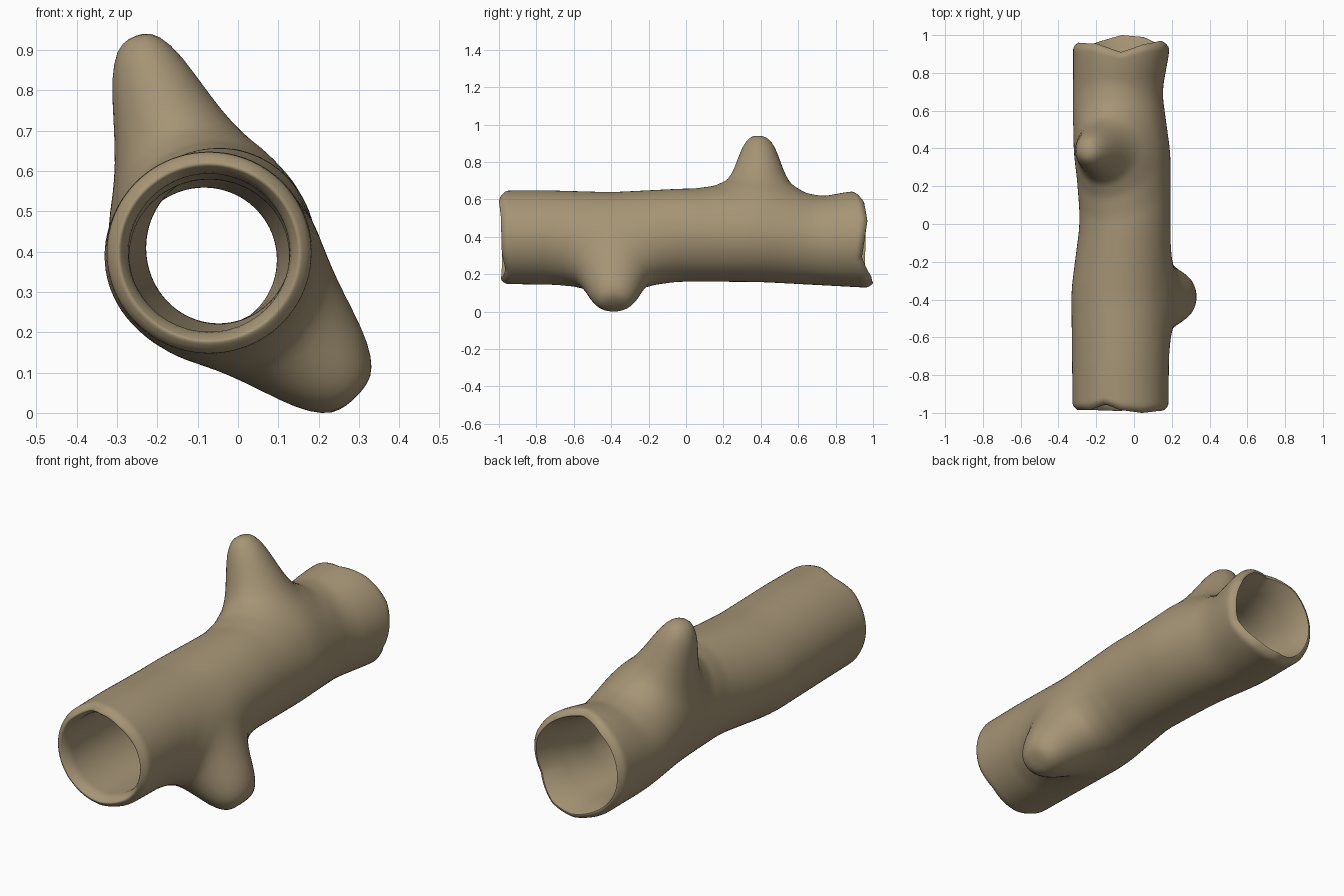
import bpy, bmesh, math
from math import cos, sin, pi
from mathutils import Vector

if "Cube" in bpy.data.objects:
    bpy.data.objects.remove(bpy.data.objects["Cube"])


def lerp_table(table, x):
    """Piecewise linear lookup."""
    if x <= table[0][0]:
        return table[0][1]
    for (x0, y0), (x1, y1) in zip(table, table[1:]):
        if x <= x1:
            return y0 + (y1 - y0) * (x - x0) / (x1 - x0)
    return table[-1][1]


def soft(table, x, w):
    """Lookup averaged over a small window, for smooth curves."""
    return sum(lerp_table(table, x + w * k / 3) for k in range(-3, 4)) / 7


# Outline of the trunk along y
TOP = [(-1, .648), (-.75, .65), (-.4, .64), (0, .66), (.4, .655), (.7, .612), (.9, .648), (1, .645)]
BOTTOM = [(-1, .15), (-.7, .145), (-.4, .14), (0, .163), (.4, .16), (1, .128)]
LEFT = [(-1, -.328), (-.35, -.335), (0, -.29), (.25, -.30), (.6, -.326), (1, -.325)]
RIGHT = [(-1, .178), (-.7, .182), (0, .19), (.37, .19), (.7, .145), (.93, .187), (1, .187)]
# Broken rims: y by angle in degrees (0 = +x, 90 = up)
BACK = [(-180, .96), (-130, .955), (-90, 1.0), (-60, .99), (-25, .94), (25, .97), (60, .95),
        (90, .91), (125, .955), (180, .96)]
FRONT = [(-180, -.985), (-130, -.985), (-90, -.99), (-50, -.965), (-20, -.985), (30, -.99), (60, -1.0),
         (90, -.985), (110, -.955), (135, -.985), (180, -.985)]
# Branch stubs: y, direction (x, z), extra height by distance from the axis
BRANCHES = [
    (.39, Vector((-.33, .944)), [(0, .318), (.04, .316), (.07, .29), (.10, .235), (.13, .135),
                                (.17, .06), (.25, .018), (.36, 0)]),
    (-.385, Vector((.707, -.707)), [(0, .25), (.05, .25), (.085, .24), (.127, .19), (.165, .095),
                                   (.20, .04), (.27, .012), (.36, 0)]),
]

SIDES = 84
STEPS = [0, .002, .005, .01, .017] + [.025 + .95 * i / 118 for i in range(119)] + [.983, .99, .995, .998, 1]


def trunk_point(a, t, inner):
    deg = math.degrees(a)
    y0, y1 = lerp_table(FRONT, deg), lerp_table(BACK, deg)
    # the ragged rim only affects the last part of each end
    y = -.98 + 1.94 * t + (y0 + .98) * max(0, 1 - t / .12) + (y1 - .96) * max(0, (t - .88) / .12)
    top, bot = soft(TOP, y, .06), soft(BOTTOM, y, .06)
    lef, rig = soft(LEFT, y, .06), soft(RIGHT, y, .06)
    cx, cz = (lef + rig) / 2, (top + bot) / 2
    rx, rz = (rig - lef) / 2, (top - bot) / 2
    e = 1.94 * min(t, 1 - t)
    curl = max(0, 1 - e / .035) ** 2
    if inner:
        flare = max(0, 1 - e / (.05 if t < .5 else .14)) ** 2
        shrink = .053 - .022 * flare + .008 * min(1, e / .5)
    else:
        shrink = .026 * curl
    x, z = cx + (rx - shrink) * cos(a), cz + (rz - shrink) * sin(a)
    if not inner:
        for by, d, table in BRANCHES:
            rel = Vector((x + .072, z - .4))
            h = rel.dot(d)
            if h > 0:
                side = rel.x * d.y - rel.y * d.x
                r = math.hypot(side, y - by)
                lift = soft(table, r, .02) * min(1, h / .08)
                x, z = x + d.x * lift, z + d.y * lift
    return Vector((x, y, z))


# Hollow log: outer skin, rims and bore in one closed loop of rings
bm = bmesh.new()
rows = [(t, False) for t in STEPS] + [(t, True) for t in reversed(STEPS)]
rings = [[bm.verts.new(trunk_point(-pi + 2 * pi * i / SIDES, t, inner)) for i in range(SIDES)]
         for t, inner in rows]
for r0, r1 in zip(rings, rings[1:] + rings[:1]):
    for i in range(SIDES):
        j = (i + 1) % SIDES
        bm.faces.new((r0[i], r0[j], r1[j], r1[i]))
bmesh.ops.recalc_face_normals(bm, faces=bm.faces)

# Stand on the ground, centred
xs = [v.co.x for v in bm.verts]
ys = [v.co.y for v in bm.verts]
low = min(v.co.z for v in bm.verts)
shift = Vector((-(min(xs) + max(xs)) / 2, -(min(ys) + max(ys)) / 2, -low))
bmesh.ops.translate(bm, verts=bm.verts, vec=shift)

mesh = bpy.data.meshes.new("hollow_log")
bm.to_mesh(mesh)
bm.free()
log = bpy.data.objects.new("hollow_log", mesh)
bpy.context.collection.objects.link(log)

bark = bpy.data.materials.new("tan_bark")
bark.diffuse_color = (.38, .30, .18, 1)
bark.use_nodes = True
bark.node_tree.nodes["Principled BSDF"].inputs["Base Color"].default_value = bark.diffuse_color
mesh.materials.append(bark)

bpy.context.view_layer.objects.active = log
log.select_set(True)
bpy.ops.object.shade_smooth_by_angle(angle=math.radians(60))
